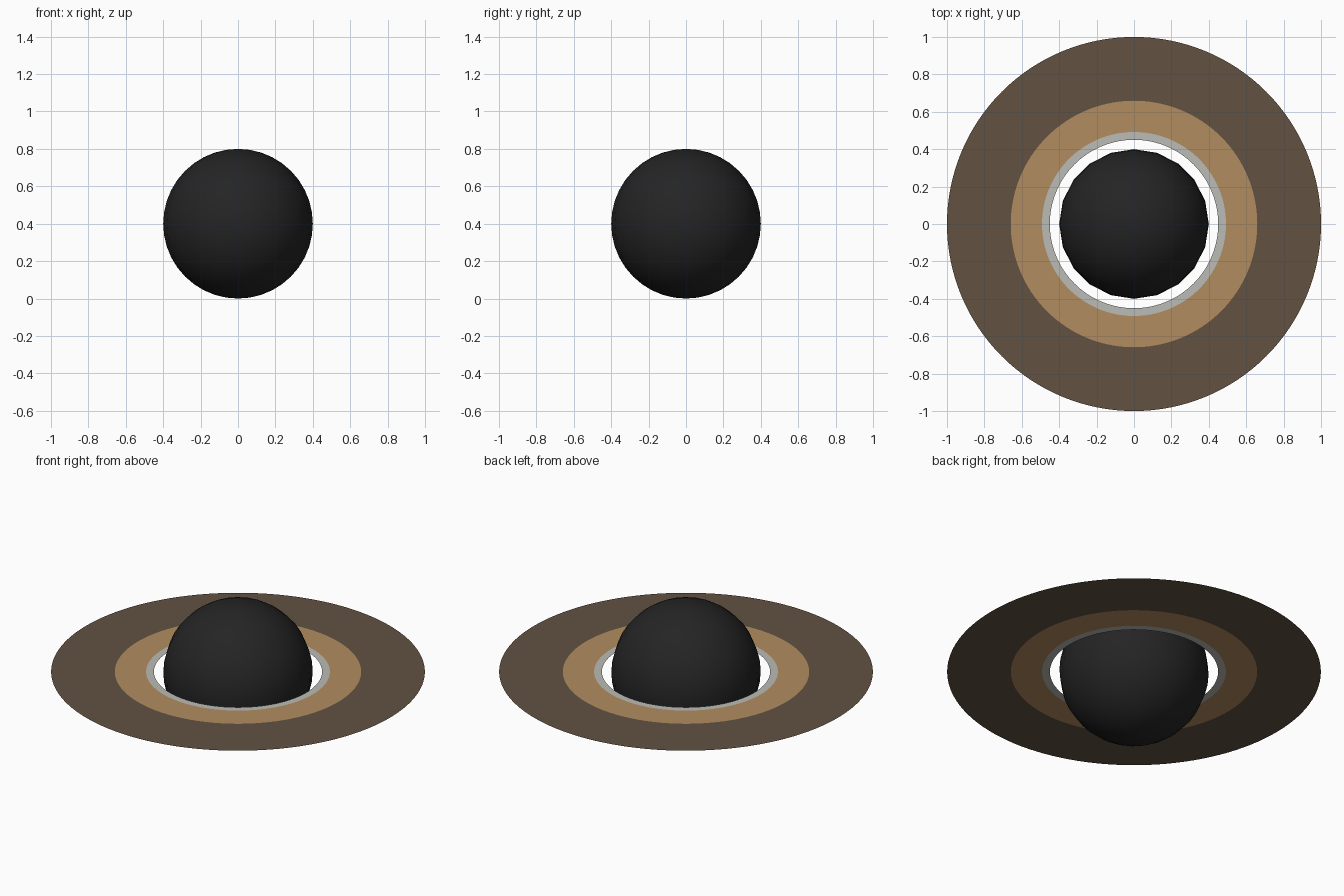
import bpy, bmesh, math

if "Cube" in bpy.data.objects:
    bpy.data.objects.remove(bpy.data.objects["Cube"])


def srgb(r, g, b):
    def lin(c):
        c /= 255
        return c / 12.92 if c <= 0.04045 else ((c + 0.055) / 1.055) ** 2.4
    return (lin(r), lin(g), lin(b), 1.0)


def material(name, rgb):
    m = bpy.data.materials.new(name)
    m.diffuse_color = srgb(*rgb)
    m.use_nodes = True
    m.node_tree.nodes["Principled BSDF"].inputs["Base Color"].default_value = m.diffuse_color
    return m


charcoal = material("charcoal", (36, 36, 36))
pale_grey = material("pale grey", (187, 187, 183))
tan = material("tan", (178, 140, 96))
brown = material("dark brown", (98, 82, 66))

CENTRE = 0.4

# Globe
bpy.ops.mesh.primitive_uv_sphere_add(segments=20, ring_count=20, radius=0.4,
                                     location=(0, 0, CENTRE))
globe = bpy.context.object
globe.name = "globe"
globe.data.materials.append(charcoal)
bpy.ops.object.shade_smooth_by_angle(angle=math.radians(40))

# Paper-thin ring sheet: concentric loops, one colour per band, open gap inside
radii = [0.45, 0.492, 0.659, 1.0]
SIDES = 128
bm = bmesh.new()
loops = [[bm.verts.new((r * math.cos(2 * math.pi * i / SIDES),
                        r * math.sin(2 * math.pi * i / SIDES), 0))
          for i in range(SIDES)] for r in radii]
for band, (inner, outer) in enumerate(zip(loops, loops[1:])):
    for i in range(SIDES):
        j = (i + 1) % SIDES
        face = bm.faces.new((inner[i], outer[i], outer[j], inner[j]))
        face.material_index = band
mesh = bpy.data.meshes.new("ring_disc")
bm.to_mesh(mesh)
bm.free()
for m in (pale_grey, tan, brown):
    mesh.materials.append(m)
ring = bpy.data.objects.new("ring_disc", mesh)
ring.location.z = CENTRE
bpy.context.collection.objects.link(ring)
